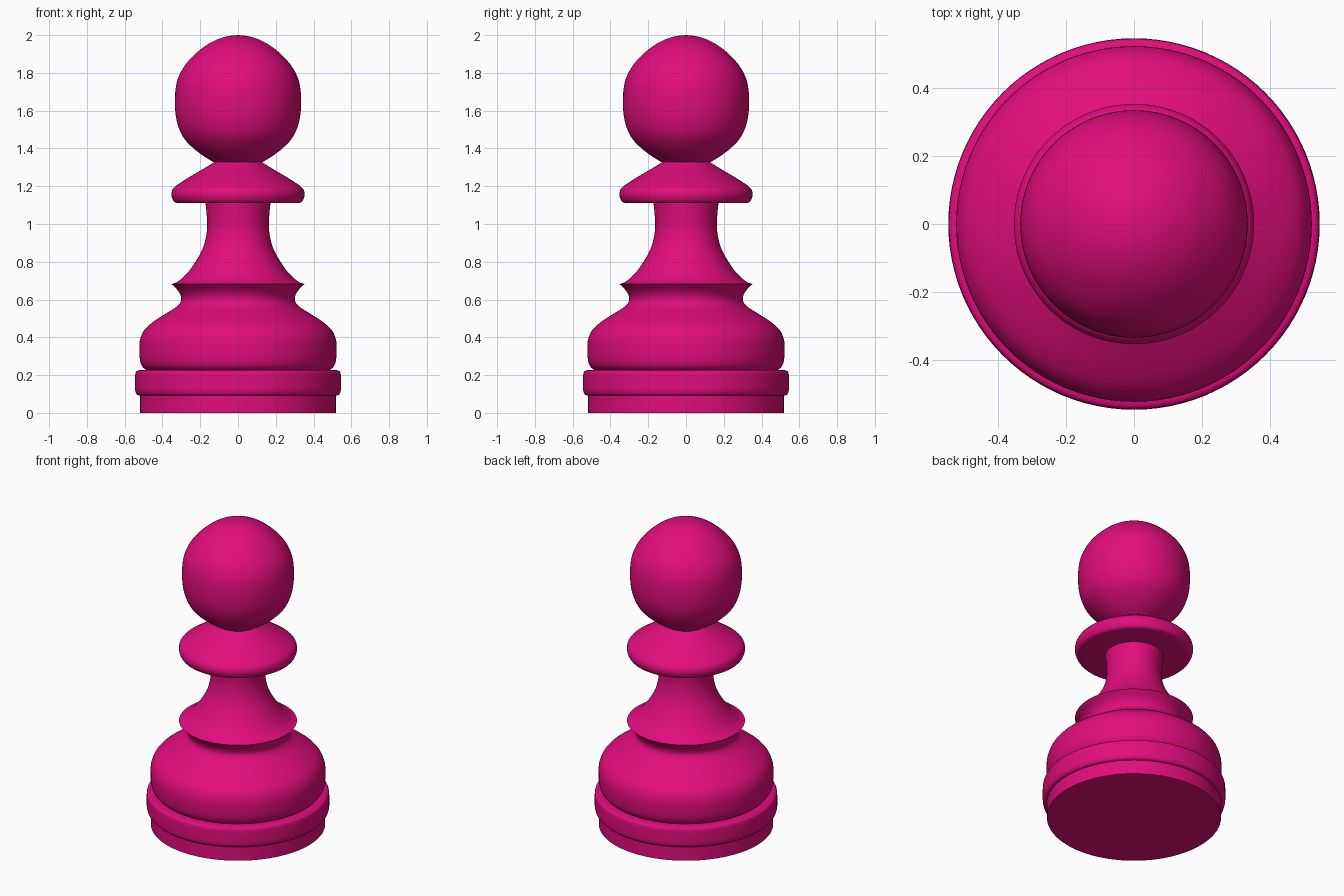
import bpy, bmesh, math

if "Cube" in bpy.data.objects:
    bpy.data.objects.remove(bpy.data.objects["Cube"])

SEG = 96
pink = bpy.data.materials.new("magenta pink")
pink.diffuse_color = (0.76, 0.004, 0.2, 1)
pink.use_nodes = True
pink.node_tree.nodes["Principled BSDF"].inputs["Base Color"].default_value = pink.diffuse_color


def smooth_profile(pts, steps=4):
    """Catmull-Rom curve through (radius, z) points."""
    p = [pts[0]] + pts + [pts[-1]]
    out = []
    for k in range(1, len(p) - 2):
        a, b, c, d = p[k - 1:k + 3]
        for s in range(steps):
            t = s / steps
            out.append(tuple(0.5 * (2 * b[i] + (c[i] - a[i]) * t
                       + (2 * a[i] - 5 * b[i] + 4 * c[i] - d[i]) * t * t
                       + (3 * b[i] - a[i] - 3 * c[i] + d[i]) * t ** 3)
                       for i in range(2)))
    return out + [pts[-1]]


def lathe(name, runs):
    """Turn a bottom-to-top profile; each run is a curve, runs meet at corners."""
    prof = []
    for run in runs:
        for q in smooth_profile(run) if len(run) > 2 else run:
            if not prof or math.dist(prof[-1], q) > 1e-5:
                prof.append((max(q[0], 0), q[1]))
    bm = bmesh.new()
    rings = []
    for r, z in prof:
        if r < 1e-5:
            rings.append([bm.verts.new((0, 0, z))] * SEG)
        else:
            rings.append([bm.verts.new((r * math.cos(2 * math.pi * j / SEG),
                                        r * math.sin(2 * math.pi * j / SEG), z))
                          for j in range(SEG)])
    for lo, hi in zip(rings, rings[1:]):
        for j in range(SEG):
            k = (j + 1) % SEG
            corners = list(dict.fromkeys((lo[j], lo[k], hi[k], hi[j])))
            if len(corners) > 2:
                bm.faces.new(corners)
    me = bpy.data.meshes.new(name)
    bm.to_mesh(me)
    bm.free()
    me.materials.append(pink)
    ob = bpy.data.objects.new(name, me)
    bpy.context.collection.objects.link(ob)
    bpy.ops.object.select_all(action='DESELECT')
    ob.select_set(True)
    bpy.context.view_layer.objects.active = ob
    bpy.ops.object.shade_smooth_by_angle(angle=math.radians(35))


# foot disc, closed underneath
lathe("foot", [[(0, 0), (0.52, 0)], [(0.52, 0), (0.52, 0.092)]])

# rounded ring above the foot
lathe("base_ring", [[(0.52, 0.092), (0.535, 0.097), (0.544, 0.118), (0.545, 0.16),
                     (0.544, 0.203), (0.538, 0.22), (0.522, 0.226)],
                    [(0.522, 0.226), (0.485, 0.226)]])

# swelling belly, waist groove and flared lip
lathe("belly", [[(0.485, 0.226), (0.507, 0.245), (0.519, 0.28), (0.522, 0.34),
                 (0.518, 0.39), (0.495, 0.44), (0.445, 0.485), (0.375, 0.53),
                 (0.325, 0.562), (0.303, 0.59), (0.303, 0.618), (0.32, 0.65),
                 (0.352, 0.682)]])

# concave stem
lathe("stem", [[(0.352, 0.682), (0.325, 0.692), (0.295, 0.714), (0.26, 0.75),
                (0.222, 0.805), (0.187, 0.87), (0.168, 0.94), (0.163, 1.01),
                (0.172, 1.11)]])

# collar
lathe("collar", [[(0.172, 1.11), (0.315, 1.11)],
                 [(0.315, 1.11), (0.337, 1.117), (0.35, 1.14), (0.352, 1.165),
                  (0.34, 1.192), (0.3, 1.222), (0.235, 1.262), (0.17, 1.3),
                  (0.128, 1.327)]])

# head
lathe("head", [[(0.128, 1.327), (0.18, 1.358), (0.235, 1.4), (0.285, 1.452),
                (0.314, 1.51), (0.329, 1.57), (0.334, 1.64), (0.331, 1.71),
                (0.318, 1.77), (0.288, 1.83), (0.242, 1.885), (0.182, 1.937),
                (0.115, 1.975), (0.055, 1.994), (0, 2.0)]])
